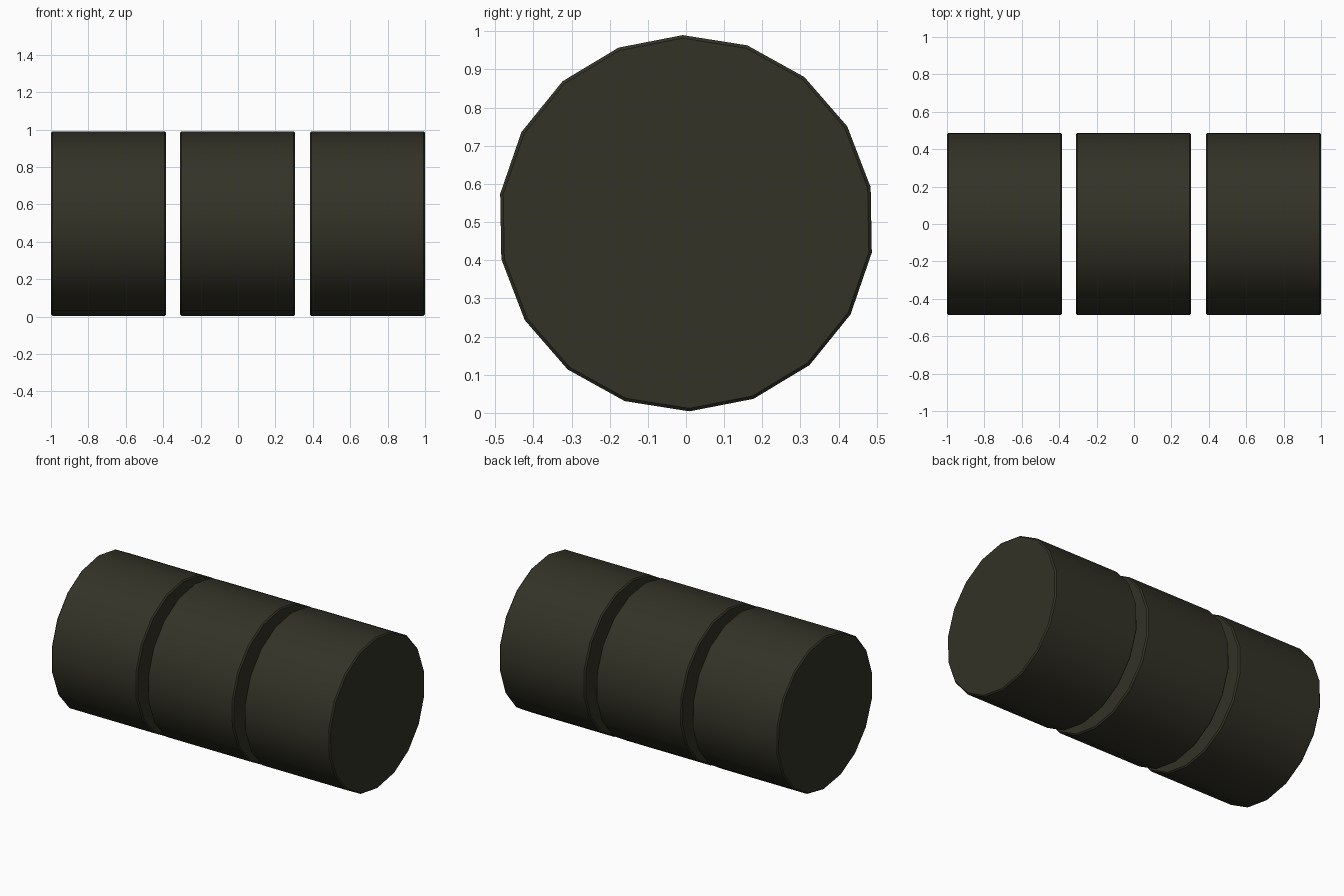
import bpy, bmesh, math
from mathutils import Matrix

if "Cube" in bpy.data.objects:
    bpy.data.objects.remove(bpy.data.objects["Cube"])

# Single dark olive colour
olive = bpy.data.materials.new("dark olive")
olive.diffuse_color = (0.033, 0.032, 0.020, 1)
olive.use_nodes = True
olive.node_tree.nodes["Principled BSDF"].inputs["Base Color"].default_value = olive.diffuse_color

SIDES, RADIUS, LENGTH, EDGE = 18, 0.493, 0.616, 0.008
ROLL = math.radians(1)


def segment(name, x):
    """Cylinder lying along x with finely chamfered rims."""
    bm = bmesh.new()
    rings = []
    half = LENGTH / 2
    for px, r in ((-half, RADIUS - EDGE), (-half + EDGE, RADIUS),
                  (half - EDGE, RADIUS), (half, RADIUS - EDGE)):
        ring = []
        for i in range(SIDES):
            a = math.pi / 2 + ROLL + math.tau * i / SIDES
            ring.append(bm.verts.new((px, r * math.cos(a), r * math.sin(a))))
        rings.append(ring)
    for a, b in zip(rings, rings[1:]):
        for i in range(SIDES):
            j = (i + 1) % SIDES
            bm.faces.new((a[i], a[j], b[j], b[i]))
    bm.faces.new(rings[0])
    bm.faces.new(rings[-1])
    bmesh.ops.recalc_face_normals(bm, faces=bm.faces)
    mesh = bpy.data.meshes.new(name)
    bm.to_mesh(mesh)
    bm.free()
    mesh.materials.append(olive)
    ob = bpy.data.objects.new(name, mesh)
    ob.location = (x, 0, 0.497)
    bpy.context.collection.objects.link(ob)
    bpy.ops.object.select_all(action='DESELECT')
    ob.select_set(True)
    bpy.context.view_layer.objects.active = ob
    bpy.ops.object.shade_smooth_by_angle(angle=math.radians(30))


# Three equal drum segments with gaps between
for name, x in (("left_drum", -0.692), ("middle_drum", -0.002), ("right_drum", 0.692)):
    segment(name, x)
